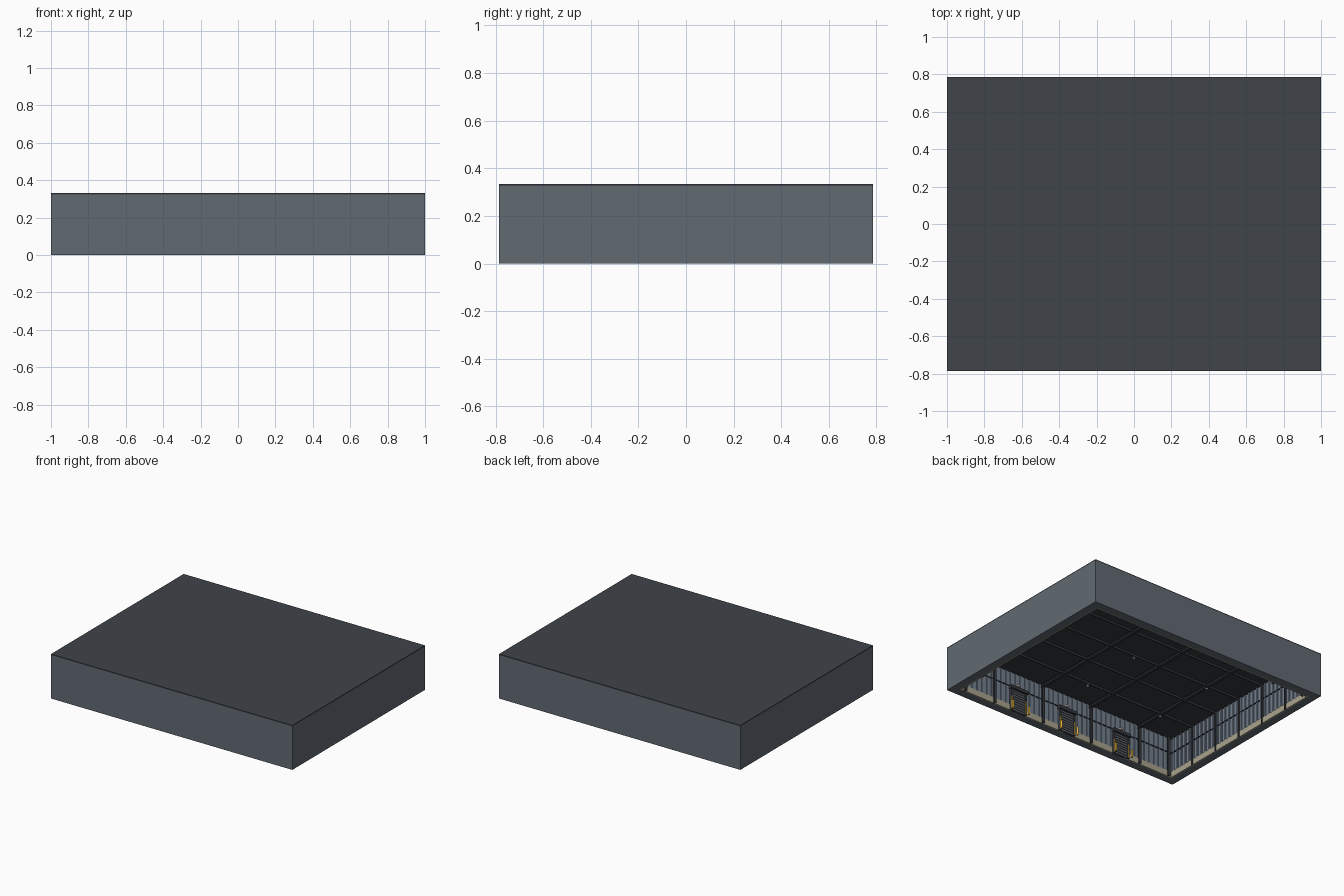
import bpy, bmesh
from mathutils import Matrix

if "Cube" in bpy.data.objects:
    bpy.data.objects.remove(bpy.data.objects["Cube"])

HX, HY, T = 1.0, 0.785, 0.06      # outer half sizes, wall thickness
IX, IY = HX - T, HY - T           # inner half sizes
CEIL, TOP = 0.302, 0.333


def mat(name, r, g, b):
    m = bpy.data.materials.new(name)
    m.diffuse_color = (r, g, b, 1)
    m.use_nodes = True
    m.node_tree.nodes["Principled BSDF"].inputs["Base Color"].default_value = m.diffuse_color
    return m


SLATE = mat("slate_wall", 0.12, 0.145, 0.17)
ROOF = mat("dark_roof", 0.05, 0.056, 0.066)
PANEL = mat("blue_grey_panel", 0.17, 0.21, 0.27)
BEIGE = mat("beige_concrete", 0.40, 0.37, 0.27)
STEEL = mat("dark_steel", 0.035, 0.04, 0.048)
DOOR = mat("door_steel", 0.10, 0.115, 0.13)
YELLOW = mat("safety_yellow", 0.75, 0.42, 0.03)
LAMP = mat("lamp_white", 0.9, 0.9, 0.82)


def boxes(name, items, m):
    """One object from many (centre, size) boxes."""
    bm = bmesh.new()
    for c, s in items:
        bmesh.ops.create_cube(bm, size=1, matrix=Matrix.Translation(c) @ Matrix.Diagonal((*s, 1)))
    return finish(name, bm, m)


def rods(name, items, m, seg=12):
    """One object from many upright (centre, lower radius, upper radius, height) cones."""
    bm = bmesh.new()
    for c, r1, r2, h in items:
        bmesh.ops.create_cone(bm, cap_ends=True, segments=seg, radius1=r1, radius2=r2,
                              depth=h, matrix=Matrix.Translation(c))
    return finish(name, bm, m)


def finish(name, bm, m):
    me = bpy.data.meshes.new(name)
    bm.to_mesh(me)
    bm.free()
    me.materials.append(m)
    ob = bpy.data.objects.new(name, me)
    bpy.context.collection.objects.link(ob)
    return ob


def span(a, b, n):
    return [a + (b - a) * i / (n - 1) for i in range(n)]


def on_x(x, depth, z, w, h, sides=(-1, 1)):
    """Box standing on the inner face of the front and back walls."""
    return [((x, s * (IY - depth / 2), z), (w, depth, h)) for s in sides]


def on_y(y, depth, z, w, h):
    """Box standing on the inner face of the side walls."""
    return [((s * (IX - depth / 2), y, z), (depth, w, h)) for s in (-1, 1)]


# outer shell, open underneath
WH = 0.325
boxes("front_back_walls", [((0, s * (HY - T / 2), WH / 2), (2 * HX, T, WH)) for s in (-1, 1)], SLATE)
boxes("side_walls", [((s * (HX - T / 2), 0, WH / 2), (T, 2 * IY, WH)) for s in (-1, 1)], SLATE)
boxes("roof_slab", [((0, 0, (WH + TOP) / 2), (2 * HX, 2 * HY, TOP - WH))], ROOF)
boxes("ceiling", [((0, 0, (CEIL + WH) / 2), (2 * IX, 2 * IY, WH - CEIL))], STEEL)

# beige kick wall and blue-grey cladding inside
KH = 0.045
boxes("kick_wall", on_x(0, 0.010, KH / 2, 2 * IX, KH) + on_y(0, 0.010, KH / 2, 2 * IY, KH), BEIGE)
PZ, PH = (KH + CEIL) / 2, CEIL - KH
clad = on_x(0, 0.004, PZ, 2 * IX, PH) + on_y(0, 0.004, PZ, 2 * IY, PH)
for x in span(-IX + 0.03, IX - 0.03, 44):
    clad += on_x(x, 0.010, PZ, 0.014, PH)
for y in span(-IY + 0.03, IY - 0.03, 34):
    clad += on_y(y, 0.010, PZ, 0.014, PH)
boxes("wall_cladding", clad, PANEL)

# steel columns and horizontal rails
FRAME_X = (-0.643, -0.214, 0.214, 0.643)
FRAME_Y = (-0.49, -0.245, 0, 0.245, 0.49)
cols = []
for x in FRAME_X + (-0.9, 0.9):
    for d, off, w in ((0.004, 0, 0.022), (0.026, 0, 0.006), (0.004, 0.022, 0.022)):
        cols += [((x, s * (IY - off - d / 2), CEIL / 2), (w, d, CEIL)) for s in (-1, 1)]
for y in FRAME_Y:
    cols += on_y(y, 0.016, CEIL / 2, 0.012, CEIL)
boxes("columns", cols, STEEL)
boxes("wall_rails", on_x(0, 0.013, 0.19, 2 * IX, 0.004) + on_y(0, 0.013, 0.19, 2 * IY, 0.004), STEEL)

# ceiling beams and purlins
beams = []
for x in FRAME_X:
    beams += [((x, 0, CEIL - 0.002), (0.022, 2 * IY, 0.004)),
              ((x, 0, CEIL - 0.012), (0.006, 2 * IY, 0.022)),
              ((x, 0, CEIL - 0.022), (0.022, 2 * IY, 0.004))]
boxes("roof_beams", beams, STEEL)
boxes("purlins", [((0, y, CEIL - 0.006), (2 * IX, 0.010, 0.012)) for y in FRAME_Y], ROOF)

# hanging lamps
SPOTS = [(x, y) for x in (-0.645, 0, 0.645) for y in (-0.49, 0, 0.49)]
rods("lamp_shades", [((x, y, CEIL - 0.02), 0.014, 0.006, 0.016) for x, y in SPOTS], STEEL)
rods("lamp_bulbs", [((x, y, CEIL - 0.029), 0.010, 0.010, 0.003) for x, y in SPOTS], LAMP)

# dock doors on the front wall
DW, DH = 0.11, 0.165
slats, frames, posts, bands, lights = [], [], [], [], []
for x in (-0.48, 0.0, 0.43):
    for i in range(9):
        slats += on_x(x, 0.018, (i + 0.5) * DH / 9, DW, DH / 9 - 0.005, (-1,))
    frames += on_x(x, 0.014, DH / 2, DW, DH, (-1,))
    frames += on_x(x, 0.034, DH + 0.012, DW + 0.04, 0.024, (-1,))
    for s in (-1, 1):
        frames += on_x(x + s * (DW / 2 + 0.007), 0.024, DH / 2, 0.014, DH, (-1,))
        bands += on_x(x + s * (DW / 2 + 0.007), 0.027, 0.055, 0.010, 0.10, (-1,))
        posts.append(((x + s * (DW / 2 + 0.016), -IY + 0.045, 0.03), 0.007, 0.007, 0.06))
    lights += on_x(x, 0.03, DH + 0.045, 0.022, 0.010, (-1,))
boxes("door_slats", slats, DOOR)
boxes("door_frames", frames, STEEL)
boxes("door_safety_strips", bands, YELLOW)
rods("bollards", posts, YELLOW)
boxes("door_lamps", lights, LAMP)
